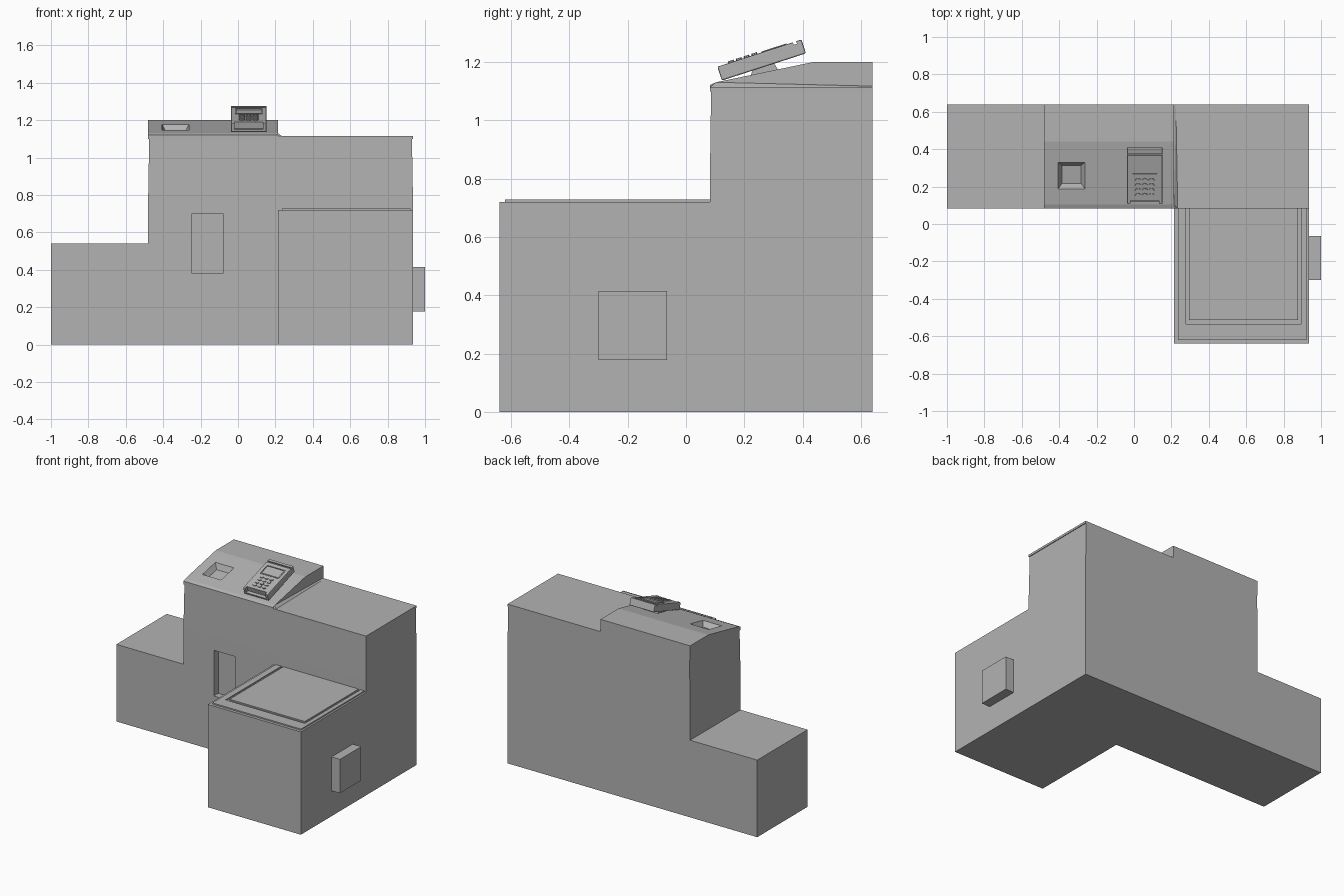
import bpy, bmesh, math
from mathutils import Matrix, Vector

cube = bpy.data.objects.get("Cube")
if cube:
    bpy.data.objects.remove(cube, do_unlink=True)

grey = bpy.data.materials.new("plain grey")
grey.use_nodes = True
grey.diffuse_color = (0.45, 0.45, 0.45, 1)
grey.node_tree.nodes["Principled BSDF"].inputs["Base Color"].default_value = (0.45, 0.45, 0.45, 1)


def hull(name, points, matrix=None, bevel=0):
    """Flat-faced convex solid around the given points."""
    bm = bmesh.new()
    for p in points:
        bm.verts.new(matrix @ Vector(p) if matrix else p)
    bmesh.ops.convex_hull(bm, input=bm.verts)
    bmesh.ops.dissolve_limit(bm, angle_limit=0.001, verts=bm.verts, edges=bm.edges)
    if bevel:
        bmesh.ops.bevel(bm, geom=bm.edges[:], offset=bevel, segments=2, profile=0.5, affect='EDGES')
    bmesh.ops.recalc_face_normals(bm, faces=bm.faces)
    mesh = bpy.data.meshes.new(name)
    bm.to_mesh(mesh)
    bm.free()
    mesh.materials.append(grey)
    ob = bpy.data.objects.new(name, mesh)
    bpy.context.collection.objects.link(ob)
    return ob


def rect(x0, x1, y0, y1, z):
    return [(x, y, z) for x in (x0, x1) for y in (y0, y1)]


def box(name, x0, x1, y0, y1, z0, z1, matrix=None, bevel=0):
    return hull(name, rect(x0, x1, y0, y1, z0) + rect(x0, x1, y0, y1, z1), matrix, bevel)


def cut(target, cutter):
    mod = target.modifiers.new("cut", 'BOOLEAN')
    mod.operation, mod.solver, mod.object = 'DIFFERENCE', 'EXACT', cutter
    bpy.context.view_layer.objects.active = target
    bpy.ops.object.modifier_apply(modifier=mod.name)
    bpy.data.objects.remove(cutter, do_unlink=True)


# Cabinets
LEFT, MID, STEP, RIGHT = -1.0, -0.48, 0.214, 0.935
FRONT, WALL, BACK = -0.64, 0.082, 0.64
box("low_cabinet", LEFT, MID + 0.01, WALL, BACK, 0, 0.54)
tower = hull("tower_cabinet", rect(MID, RIGHT, WALL, BACK, 0) + rect(MID, RIGHT, WALL, BACK, 0.8)
             + rect(MID + 0.005, RIGHT - 0.005, WALL + 0.004, BACK, 1.1))
cut(tower, box("slot_cutter", -0.245, -0.08, 0, WALL + 0.05, 0.38, 0.70))
box("tower_top", MID, RIGHT, WALL, BACK, 1.1, 1.115)
box("bagging_cabinet", STEP, RIGHT, FRONT, WALL + 0.01, 0, 0.72)
box("side_box", RIGHT - 0.01, 1.0, -0.30, -0.065, 0.178, 0.415)

# Bagging platform: rim on three sides, groove, then the raised centre plate
TOP = 0.729
box("platform_rim_left", 0.235, 0.278, -0.62, WALL, 0.715, TOP)
box("platform_rim_right", 0.893, 0.922, -0.62, WALL, 0.715, TOP)
box("platform_rim_front", 0.278, 0.893, -0.62, -0.535, 0.715, TOP)
box("platform_plate", 0.294, 0.877, -0.513, WALL, 0.715, TOP)

# Sloped console
profile = [(WALL, 1.11), (WALL, 1.122), (0.103, 1.131), (0.41, 1.195), (0.44, 1.201),
           (BACK, 1.201), (BACK, 1.11)]
console = hull("console", [(x, y, z) for x in (MID, STEP) for y, z in profile])
hull("console_flare", [(STEP, 0.103, 1.131), (STEP, WALL, 1.114), (0.235, WALL, 1.114),
                       (STEP, BACK, 1.118), (0.225, BACK, 1.114), (STEP, BACK, 1.114)])

# Scanner well, tapered and square to the slope
slope = math.atan2(0.064, 0.307)
well = Matrix.Translation((-0.334, 0.2585, 1.163)) @ Matrix.Rotation(slope, 4, 'X')
cut(console, hull("well_cutter", rect(-0.051, 0.051, -0.049, 0.049, -0.035)
                  + rect(-0.072, 0.072, -0.073, 0.073, 0)
                  + rect(-0.072, 0.072, -0.073, 0.073, 0.02), well))

# Payment terminal, built flat and tilted into place
tilt = Matrix.Translation((0.0575, 0.123, 1.137)) @ Matrix.Rotation(math.radians(17.9), 4, 'X')
W, L, T = 0.095, 0.303, 0.05
terminal = box("terminal_body", -W, W, 0, L, 0, T, tilt, 0.005)
cut(terminal, box("card_cutter", -0.077, 0.077, -0.02, 0.02, 0.014, 0.08, tilt))
cut(terminal, box("groove_cutter", -0.2, 0.2, 0.272, 0.284, T - 0.009, 0.08, tilt))
cut(terminal, box("screen_cutter", -0.066, 0.066, 0.168, 0.242, T - 0.004, 0.08, tilt))
for s, side in ((-1, "left"), (1, "right")):
    xs = sorted((s * 0.066, s * 0.074))
    box("screen_rim_" + side, *xs, 0.16, 0.25, T - 0.005, T + 0.003, tilt)
for v, side in ((0.16, "lower"), (0.242, "upper")):
    box("screen_rim_" + side, -0.066, 0.066, v, v + 0.008, T - 0.005, T + 0.003, tilt)
for row in range(4):
    for col in (-1, 0, 1):
        u, v = col * 0.036, 0.05 + row * 0.028
        ring = [(u + 0.015 * math.cos(a * math.pi / 4), v + 0.010 * math.sin(a * math.pi / 4))
                for a in range(8)]
        hull("key", [(x, y, z) for x, y in ring for z in (T - 0.005, T + 0.006)], tilt)
hull("terminal_stand", rect(0.0, 0.115, 0.22, 0.33, 1.15) + rect(0.0, 0.115, 0.24, 0.30, 1.2))
